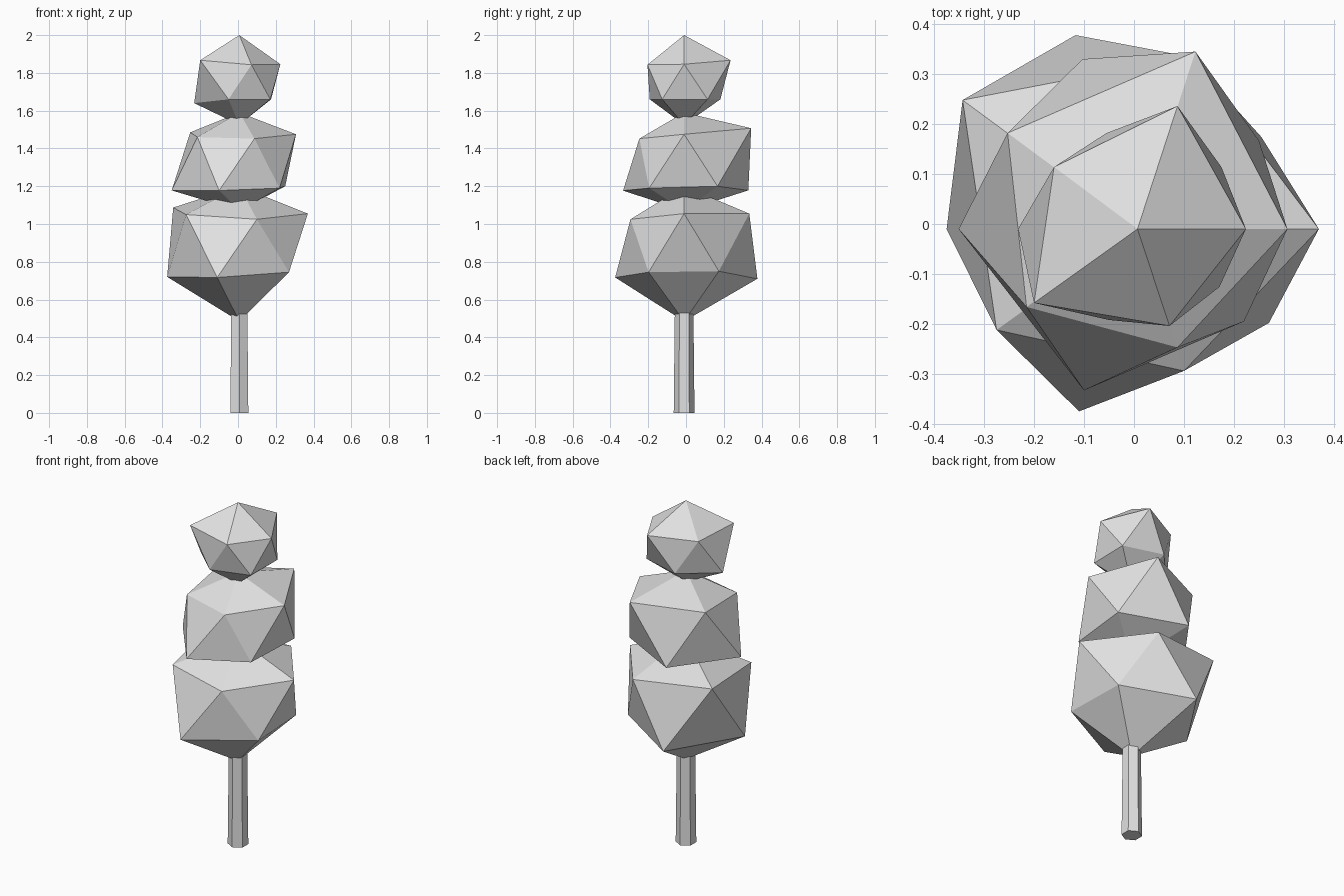
import bpy
import bmesh
from mathutils import Vector

default_cube = bpy.data.objects.get("Cube")
if default_cube:
    bpy.data.objects.remove(default_cube, do_unlink=True)

CENTER = Vector((0.007, -0.01, 0))


def make_material(name, color):
    material = bpy.data.materials.new(name)
    material.use_nodes = True
    material.diffuse_color = color
    material.node_tree.nodes["Principled BSDF"].inputs["Base Color"].default_value = color
    return material


grey = make_material("light grey", (0.75, 0.75, 0.75, 1))


def finish(bm, name):
    """Turn a bmesh into a flat-shaded object."""
    bmesh.ops.recalc_face_normals(bm, faces=bm.faces)
    mesh = bpy.data.meshes.new(name)
    bm.to_mesh(mesh)
    bm.free()
    mesh.materials.append(grey)
    obj = bpy.data.objects.new(name, mesh)
    bpy.context.collection.objects.link(obj)
    return obj


def foliage(name, top, upper, lower, bottom):
    """Uneven twenty-sided clump: two staggered rings of five between two tips."""
    bm = bmesh.new()
    tip = bm.verts.new(CENTER + Vector((0, 0, top)))
    base = bm.verts.new(CENTER + Vector((0, 0, bottom)))
    up = [bm.verts.new(p) for p in upper]
    low = [bm.verts.new(p) for p in lower]
    for i in range(5):
        j = (i + 1) % 5
        bm.faces.new((tip, up[i], up[j]))
        bm.faces.new((up[i], low[i], up[j]))
        bm.faces.new((low[i], low[j], up[j]))
        bm.faces.new((base, low[j], low[i]))
    return finish(bm, name)


# Foliage clumps, rings listed anticlockwise from the left side
foliage(
    "lower_foliage", 1.2,
    [(0.37, -0.01, 1.055), (0.11, 0.335, 1.055), (-0.343, 0.248, 1.087),
     (-0.275, -0.212, 1.05), (0.1, -0.294, 1.025)],
    [(0.255, 0.174, 0.75), (-0.117, 0.378, 0.71), (-0.375, -0.01, 0.72),
     (-0.11, -0.375, 0.717), (0.27, -0.198, 0.745)],
    0.485)
foliage(
    "middle_foliage", 1.59,
    [(0.307, -0.01, 1.475), (0.123, 0.345, 1.507), (-0.253, 0.182, 1.485),
     (-0.215, -0.166, 1.46), (0.087, -0.247, 1.452)],
    [(0.25, 0.167, 1.2), (-0.103, 0.33, 1.178), (-0.351, -0.01, 1.178),
     (-0.1, -0.333, 1.177), (0.22, -0.195, 1.19)],
    1.07)
foliage(
    "top_foliage", 2,
    [(0.224, -0.01, 1.846), (0.087, 0.236, 1.867), (-0.16, 0.114, 1.85),
     (-0.2, -0.158, 1.867), (0.071, -0.204, 1.843)],
    [(0.175, 0.114, 1.66), (-0.055, 0.182, 1.66), (-0.232, -0.01, 1.64),
     (-0.05, -0.192, 1.66), (0.171, -0.126, 1.66)],
    1.525)

# Slightly tapered six-sided trunk, reaching into the lowest clump
bm = bmesh.new()
bmesh.ops.create_cone(bm, cap_ends=True, segments=6,
                      radius1=0.055, radius2=0.049, depth=0.56)
bmesh.ops.translate(bm, verts=bm.verts, vec=CENTER + Vector((0, 0, 0.28)))
finish(bm, "trunk")
